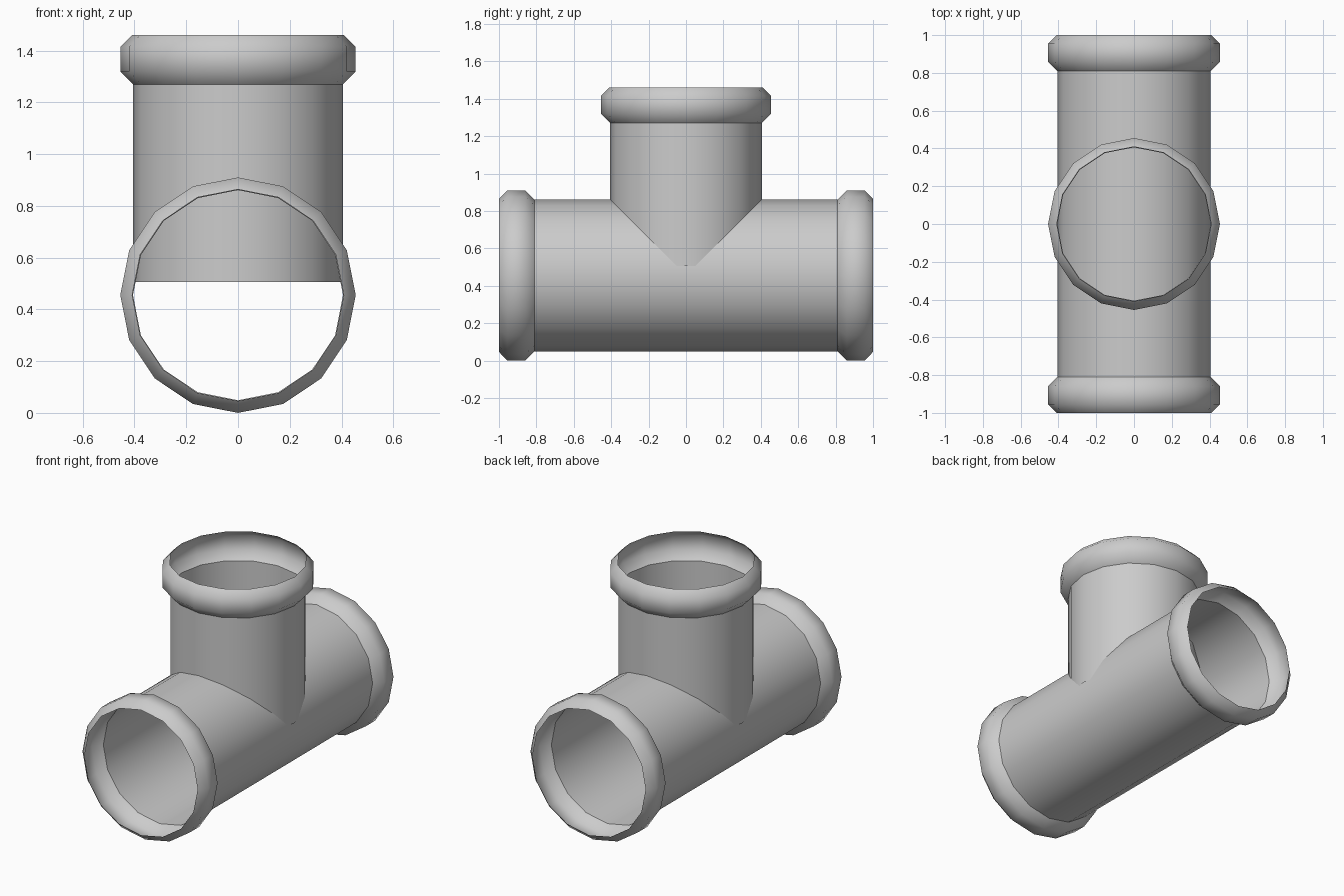
import bpy, bmesh, math
from mathutils import Matrix

if "Cube" in bpy.data.objects:
    bpy.data.objects.remove(bpy.data.objects["Cube"])

SIDES = 16
AXIS_Z = 0.455
R = 0.406          # pipe radius
RIM = 0.409        # collar mouth radius
BULGE = 0.455      # collar outer radius


def lathe(name, profile, matrix):
    """Open thin-walled surface from (radius, height) points, smooth shaded."""
    bm = bmesh.new()
    rings = []
    for r, h in profile:
        rings.append([bm.verts.new((r * math.cos(2 * math.pi * i / SIDES),
                                    r * math.sin(2 * math.pi * i / SIDES), h))
                      for i in range(SIDES)])
    for a, b in zip(rings, rings[1:]):
        for i in range(SIDES):
            j = (i + 1) % SIDES
            face = bm.faces.new((a[i], a[j], b[j], b[i]))
            face.smooth = True
    bm.transform(matrix)
    mesh = bpy.data.meshes.new(name)
    bm.to_mesh(mesh)
    bm.free()
    obj = bpy.data.objects.new(name, mesh)
    bpy.context.collection.objects.link(obj)
    return obj


def collar(name, matrix, end):
    """Bulged socket whose mouth is at height `end`."""
    return lathe(name, [(R, end - 0.19), (BULGE, end - 0.14),
                        (BULGE, end - 0.045), (RIM, end)], matrix)


up = Matrix.Identity(4)
lift = Matrix.Translation((0, 0, AXIS_Z))
back = lift @ Matrix.Rotation(math.radians(-90), 4, 'X')
front = lift @ Matrix.Rotation(math.radians(90), 4, 'X')

# Main pipe along y with a collar at each end
lathe("main_pipe", [(R, -0.81), (R, 0.81)], back)
collar("front_collar", front, 1.0)
collar("back_collar", back, 1.0)

# Vertical branch, running a little way into the main pipe
lathe("branch_pipe", [(R, 0.505), (R, 1.27)], up)
collar("branch_collar", up, 1.46)
